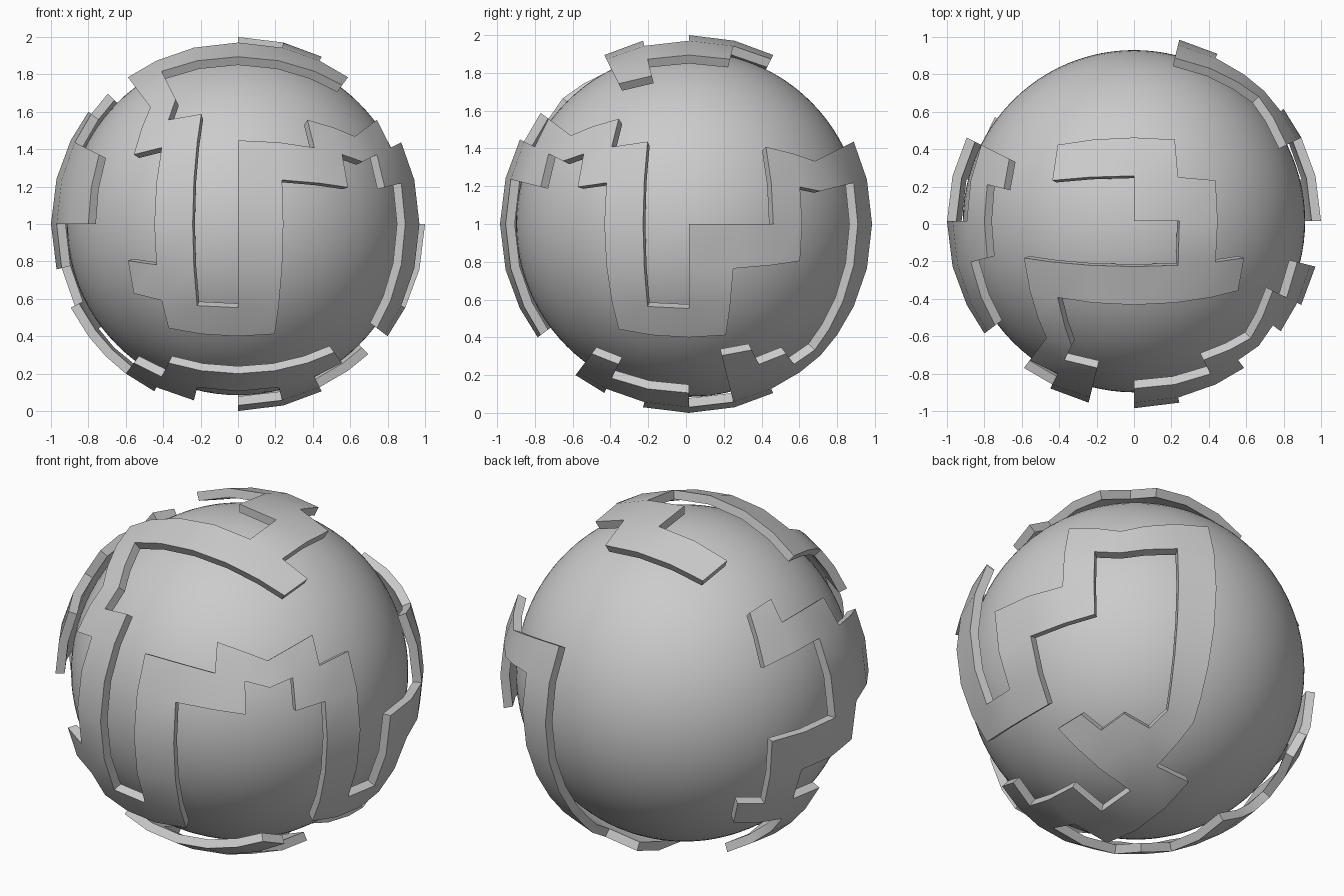
import bpy, bmesh
from mathutils import Vector

if "Cube" in bpy.data.objects:
    bpy.data.objects.remove(bpy.data.objects["Cube"])

CENTRE = Vector((0, 0.015, 1))
R_OUT, R_IN, R_CORE = 1.0, 0.95, 0.915

# smooth inner ball
bpy.ops.mesh.primitive_uv_sphere_add(segments=96, ring_count=48, radius=R_CORE, location=CENTRE)
core = bpy.context.object
core.name = "inner_ball"
bpy.ops.object.shade_smooth_by_angle()

# each cube side has an 8 x 8 grid (cells -4..3); row -> filled columns
SIDES = {
    "front": (lambda a, b: (a, -1, b), {
        3: [-3], 2: [-3, -2, 2, 3], 1: [-2, 0, 1, 2], 0: [-2, 0], -1: [-2, 0],
        -2: [-3, -2, 0], -3: [-2, -1, 0]}),
    "right": (lambda a, b: (1, a, b), {
        2: [-4, -3], 1: [-3, -2, 2, 3], 0: [-2, 2], -1: [-2, 0, 1, 2],
        -2: [-2, 0], -3: [-2, -1, 0]}),
    "back": (lambda a, b: (a, 1, b), {
        1: [1, 2, 3], 0: [1], -1: [1], -2: [1], -3: [1], -4: [1]}),
    "left": (lambda a, b: (-1, a, b), {
        3: [1], 2: [-1, 0, 1], 1: [-3, -2, -1], 0: [-3, -2, -1], -1: [-1, 0, 1],
        -2: [1], -3: [0, 1, 2], -4: [0]}),
    "top": (lambda a, b: (a, b, 1), {
        1: [-2, -1, 0], 0: [0, 1], -1: [1], -2: [-3, -2, -1, 0, 1, 2],
        -3: [-3], -4: [-3]}),
    "bottom": (lambda a, b: (a, b, -1), {
        3: [1], 2: [1, 2], 1: [0, 1, 2, 3], 0: [-4, -3, 0], -1: [-3, 0, 1],
        -2: [-3, -2, 1], -3: [-2, -1, 0, 1, 2]}),
}

# raised plates: cube grid cells pushed out onto a sphere
bm = bmesh.new()
shared = {}


def corner(p):
    if p not in shared:
        shared[p] = bm.verts.new(Vector(p).normalized() * R_OUT)
    return shared[p]


for place, rows in SIDES.values():
    for j, cols in rows.items():
        for i in cols:
            ring = [(i, j), (i + 1, j), (i + 1, j + 1), (i, j + 1)]
            face = bm.faces.new([corner(place(a / 4, b / 4)) for a, b in ring])
            face.normal_update()
            if face.normal.dot(face.calc_center_median()) < 0:
                face.normal_flip()

# thickness toward the centre
res = bmesh.ops.extrude_face_region(bm, geom=bm.faces[:], use_keep_orig=True)
for v in res["geom"]:
    if isinstance(v, bmesh.types.BMVert):
        v.co *= R_IN / R_OUT
bmesh.ops.recalc_face_normals(bm, faces=bm.faces[:])

mesh = bpy.data.meshes.new("raised_plates")
bm.to_mesh(mesh)
bm.free()
plates = bpy.data.objects.new("raised_plates", mesh)
plates.location = CENTRE
bpy.context.collection.objects.link(plates)
bpy.ops.object.select_all(action='DESELECT')
plates.select_set(True)
bpy.context.view_layer.objects.active = plates
bpy.ops.object.shade_smooth_by_angle()
